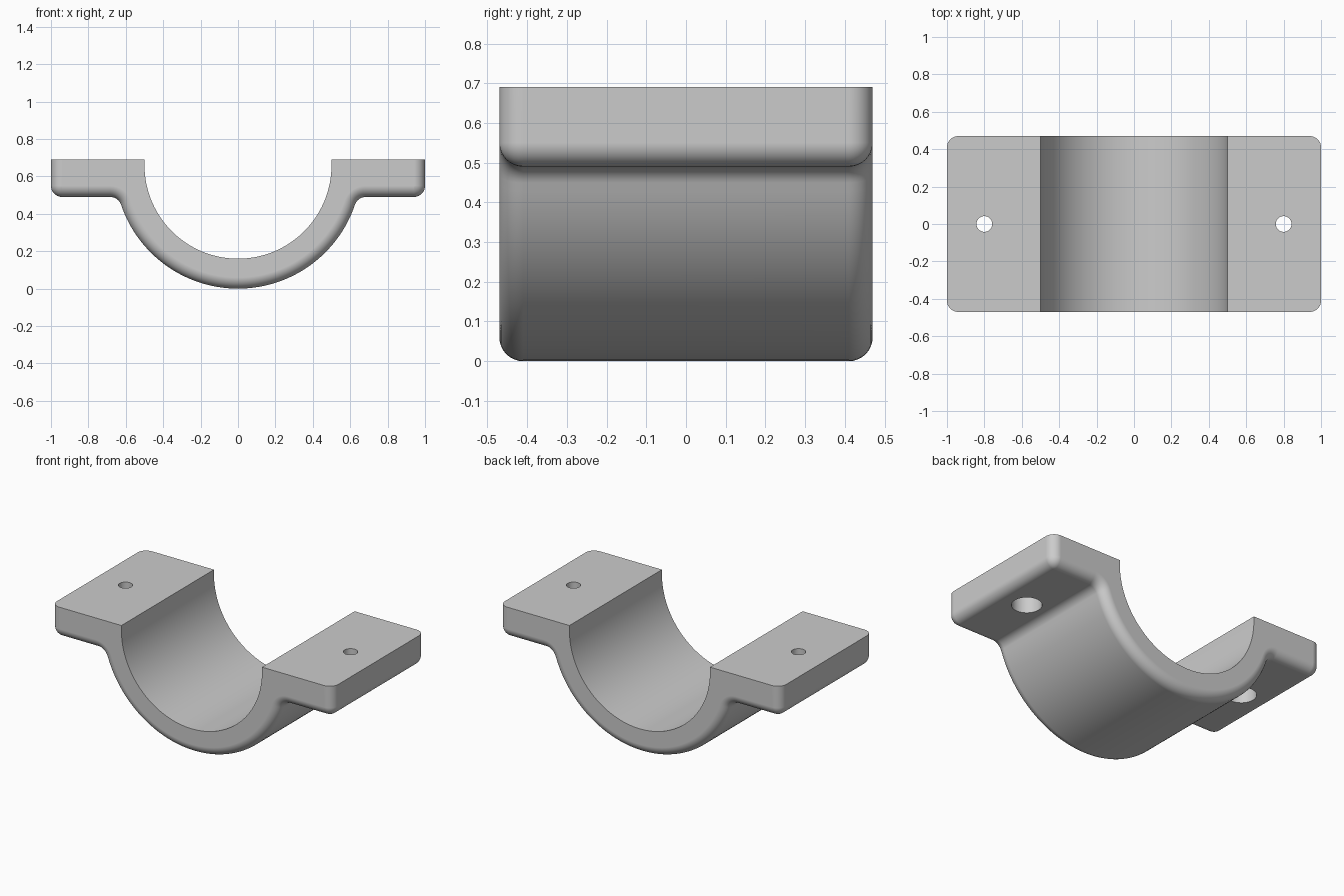
import bpy
import bmesh
from math import sin, cos, pi, sqrt, atan2

if "Cube" in bpy.data.objects:
    bpy.data.objects.remove(bpy.data.objects["Cube"])

HALF_Y, TOP, FLANGE_Z, AXIS_Z = 0.47, 0.69, 0.49, 0.66
R_IN, R_OUT, ROUND = 0.5, 0.66, 0.06

metal = bpy.data.materials.new("grey_metal")
metal.use_nodes = True
grey = (0.6, 0.6, 0.6, 1)
metal.diffuse_color = grey
metal.node_tree.nodes["Principled BSDF"].inputs["Base Color"].default_value = grey


def arc(cx, cz, r, a0, a1, n):
    steps = [a0 + (a1 - a0) * i / n for i in range(n + 1)]
    return [(cx + r * cos(a), cz + r * sin(a)) for a in steps]


def outline(inset):
    """Closed cross-section; only the outer underside is drawn in by inset."""
    fz = FLANGE_Z - ROUND
    fx = sqrt((R_OUT + ROUND) ** 2 - (AXIS_Z - fz) ** 2)
    meet = atan2(fz - AXIS_Z, fx)
    half = arc(0, AXIS_Z, R_OUT - inset, -pi / 2, meet, 36)
    half += arc(fx, fz, ROUND + inset, meet + pi, pi / 2, 8)
    half += arc(1 - ROUND, FLANGE_Z + ROUND, ROUND - inset, -pi / 2, 0, 8)
    half += [(1 - inset, TOP), (R_IN, TOP)]
    half += arc(0, AXIS_Z, R_IN, 0, -pi / 2, 40)
    # mirror to the other side, skipping the two points on the centre plane
    return half + [(-x, z) for x, z in half[-2:0:-1]]


# Saddle clamp: cross-sections lofted along y with rounded ends
N = 8
ends = [(HALF_Y - ROUND * (1 - sin(a)), ROUND * (1 - cos(a)))
        for a in [pi / 2 * i / N for i in range(N + 1)]]
stations = [(-y, d) for y, d in reversed(ends)] + ends
bm = bmesh.new()
rings = [[bm.verts.new((x, y, z)) for x, z in outline(d)] for y, d in stations]
for a, b in zip(rings, rings[1:]):
    for i in range(len(a)):
        j = (i + 1) % len(a)
        bm.faces.new((a[i], a[j], b[j], b[i]))
bm.faces.new(rings[0])
bm.faces.new(rings[-1])
bmesh.ops.remove_doubles(bm, verts=bm.verts, dist=1e-5)
bmesh.ops.recalc_face_normals(bm, faces=bm.faces)
mesh = bpy.data.meshes.new("saddle_clamp")
bm.to_mesh(mesh)
bm.free()
clamp = bpy.data.objects.new("saddle_clamp", mesh)
bpy.context.collection.objects.link(clamp)
mesh.materials.append(metal)
bpy.context.view_layer.objects.active = clamp


# Bolt holes, each with a wider counterbore from below
def drill(x, radius, z0, z1):
    bpy.ops.mesh.primitive_cylinder_add(
        vertices=48, radius=radius, depth=z1 - z0, location=(x, 0, (z0 + z1) / 2))
    cutter = bpy.context.object
    cutter.name = "hole_cutter"
    cutter.hide_render = True
    cutter.data.materials.append(metal)
    bpy.context.view_layer.objects.active = clamp
    cut = clamp.modifiers.new("hole", "BOOLEAN")
    cut.operation, cut.solver, cut.object = "DIFFERENCE", "EXACT", cutter
    bpy.ops.object.modifier_apply(modifier=cut.name)
    bpy.data.objects.remove(cutter)


for side in (-1, 1):
    drill(side * 0.8, 0.088, 0.4, FLANGE_Z + 0.12)
    drill(side * 0.8, 0.042, 0.4, 0.8)

# Smooth shading with crisp machined edges
bpy.ops.object.select_all(action="DESELECT")
clamp.select_set(True)
bpy.context.view_layer.objects.active = clamp
bpy.ops.object.shade_smooth_by_angle(angle=pi / 6)
normals = clamp.modifiers.new("flat_faces", "WEIGHTED_NORMAL")
normals.keep_sharp = True
